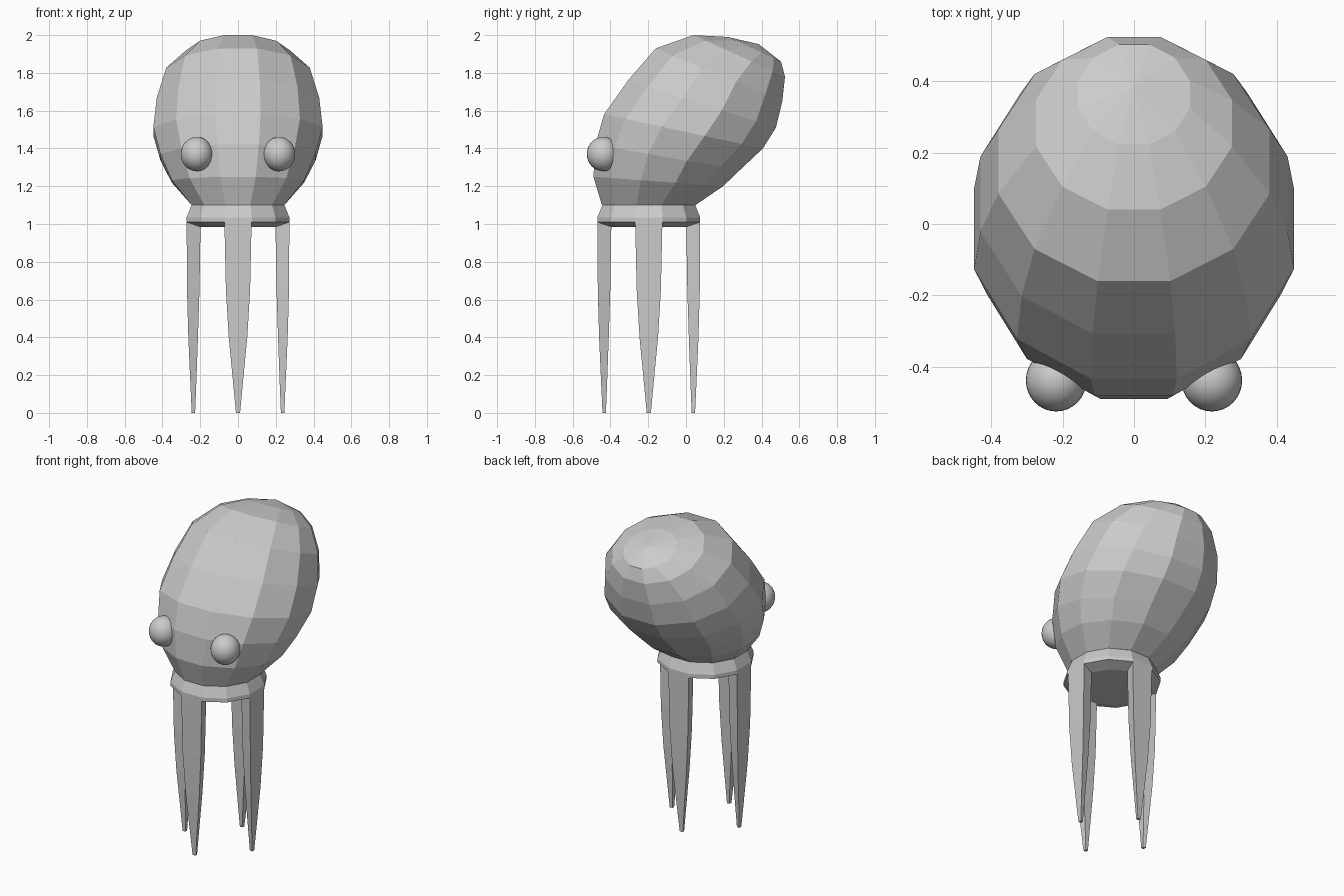
import bpy, bmesh, math

if "Cube" in bpy.data.objects:
    bpy.data.objects.remove(bpy.data.objects["Cube"])

SIDES = 12
AXIS_Y = -0.197          # centre line of the collar and legs
FLAT = math.cos(math.pi / SIDES)

grey = bpy.data.materials.new("plain_grey")
grey.diffuse_color = (0.6, 0.6, 0.6, 1)
grey.use_nodes = True
grey.node_tree.nodes["Principled BSDF"].inputs["Base Color"].default_value = grey.diffuse_color


def finish(name, bm):
    bmesh.ops.recalc_face_normals(bm, faces=bm.faces)
    mesh = bpy.data.meshes.new(name)
    bm.to_mesh(mesh)
    bm.free()
    mesh.materials.append(grey)
    obj = bpy.data.objects.new(name, mesh)
    bpy.context.collection.objects.link(obj)
    return obj


def loft(bm, loops):
    """Skin a list of point loops with quads and return the vertex loops."""
    rows = [[bm.verts.new(p) for p in loop] for loop in loops]
    for a, b in zip(rows, rows[1:]):
        n = len(a)
        for i in range(n):
            j = (i + 1) % n
            bm.faces.new((a[i], a[j], b[j], b[i]))
    return rows


def tilted_ring(fy, fz, by, bz, half_x):
    """Twelve-sided ring spanning a front edge and a back edge."""
    pts = []
    for i in range(SIDES):
        a = 2 * math.pi * (i + 0.5) / SIDES
        s, c = math.sin(a) / FLAT, math.cos(a) / FLAT
        pts.append((half_x * s,
                    (fy + by) / 2 + c * (by - fy) / 2,
                    (fz + bz) / 2 + c * (bz - fz) / 2))
    return pts


# Head: rings that tilt backwards, closed by a fan at the crown
head_rings = [
    (-0.445, 1.10, 0.05, 1.10, 0.245),
    (-0.49, 1.25, 0.196, 1.20, 0.35),
    (-0.48, 1.42, 0.285, 1.285, 0.41),
    (-0.434, 1.58, 0.407, 1.40, 0.448),
    (-0.307, 1.76, 0.476, 1.51, 0.43),
    (-0.16, 1.93, 0.51, 1.65, 0.38),
    (0.04, 2.00, 0.524, 1.78, 0.275),
    (0.222, 1.99, 0.503, 1.86, 0.157),
]
bm = bmesh.new()
rows = loft(bm, [tilted_ring(*r) for r in head_rings])
crown = bm.verts.new((0, 0.385, 1.952))
for i in range(SIDES):
    bm.faces.new((rows[-1][i], rows[-1][(i + 1) % SIDES], crown))
finish("head", bm)

# Collar: flared band with a closed underside
bm = bmesh.new()
collar = [(1.10, 0.246), (1.035, 0.272), (1.01, 0.272), (0.985, 0.20)]
rows = loft(bm, [tilted_ring(AXIS_Y - r, z, AXIS_Y + r, z, r) for z, r in collar])
bm.faces.new(rows[-1])
finish("collar", bm)

# Legs: four tapering blades (height, half width, outer and inner distance)
leg_profile = [(1.01, 0.072, 0.272, 0.198), (0.65, 0.064, 0.270, 0.204),
               (0.40, 0.049, 0.263, 0.212), (0.15, 0.025, 0.252, 0.221),
               (0.0, 0.011, 0.245, 0.227)]
for k, name in enumerate(("front_leg", "right_leg", "back_leg", "left_leg")):
    a = -math.pi / 2 + k * math.pi / 2
    c, s = math.cos(a), math.sin(a)
    loops = []
    for z, w, outer, inner in leg_profile:
        corners = ((outer, -w), (outer, w), (inner, 0.73 * w), (inner, -0.73 * w))
        loops.append([(c * d - s * t, AXIS_Y + s * d + c * t, z) for d, t in corners])
    bm = bmesh.new()
    rows = loft(bm, loops)
    bm.faces.new(rows[0])
    bm.faces.new(rows[-1])
    finish(name, bm)

# Eyes: smooth balls set into the head
for side, name in ((-1, "left_eye"), (1, "right_eye")):
    bm = bmesh.new()
    bmesh.ops.create_uvsphere(bm, u_segments=32, v_segments=16, radius=1)
    for v in bm.verts:
        v.co = (side * 0.218 + v.co.x * 0.085, -0.438 + v.co.y * 0.087,
                1.37 + v.co.z * 0.091)
    for f in bm.faces:
        f.smooth = True
    finish(name, bm)
